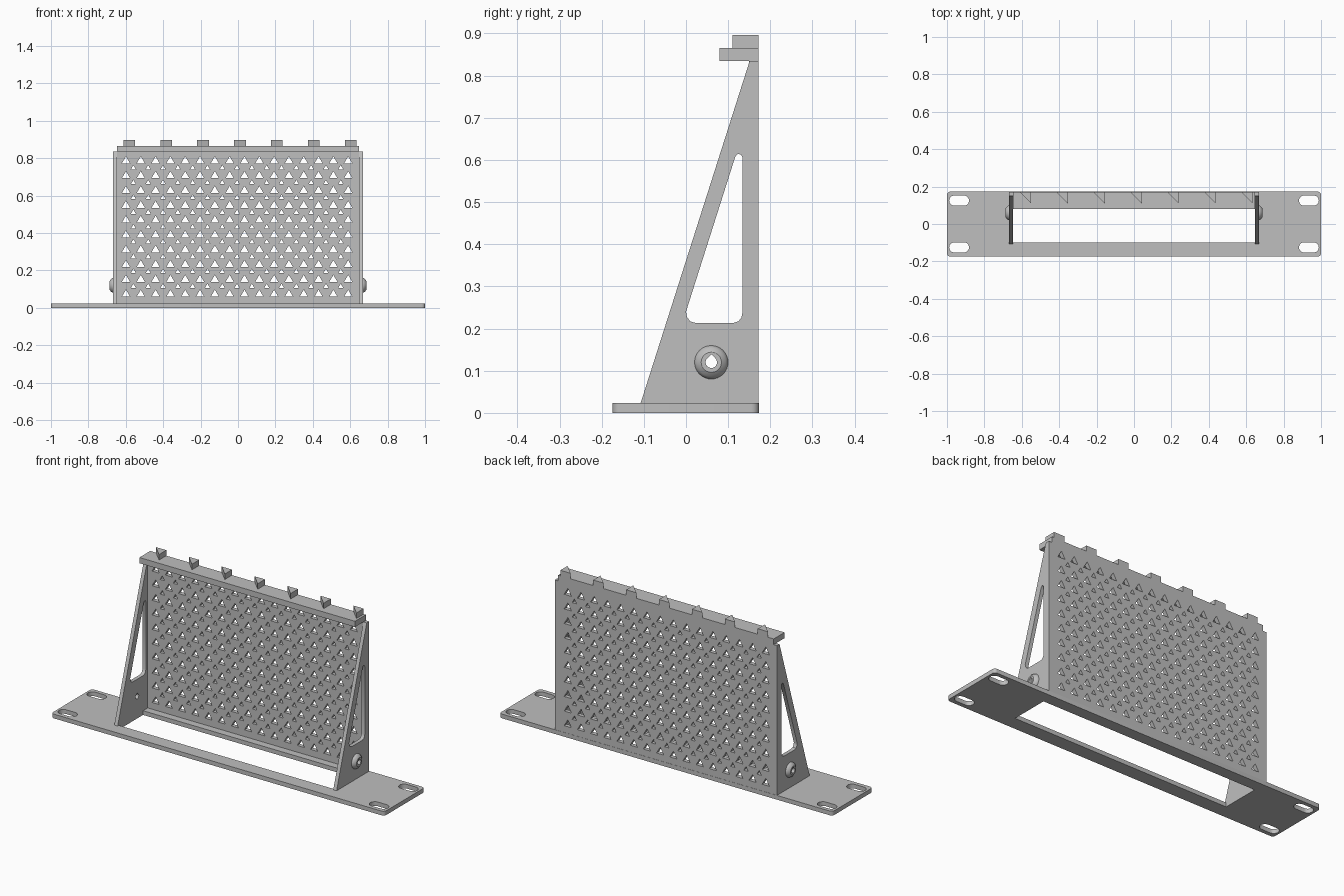
import bpy, bmesh, math
from mathutils import Matrix, Vector

if "Cube" in bpy.data.objects:
    bpy.data.objects.remove(bpy.data.objects["Cube"])

gray = bpy.data.materials.new("plain gray")
gray.diffuse_color = (0.52, 0.52, 0.52, 1)
gray.use_nodes = True
gray.node_tree.nodes["Principled BSDF"].inputs["Base Color"].default_value = gray.diffuse_color

FLAT = Matrix.Identity(4)                                                  # outline in x, y
SIDE = Matrix(((0, 0, 1, 0), (1, 0, 0, 0), (0, 1, 0, 0), (0, 0, 0, 1)))    # outline in y, z
FACE = Matrix(((1, 0, 0, 0), (0, 0, -1, 0), (0, 1, 0, 0), (0, 0, 0, 1)))   # outline in x, z


def finish(name, mesh):
    bm = bmesh.new()
    bm.from_mesh(mesh)
    bmesh.ops.remove_doubles(bm, verts=bm.verts, dist=1e-5)
    bmesh.ops.recalc_face_normals(bm, faces=bm.faces)
    bm.to_mesh(mesh)
    bm.free()
    mesh.materials.clear()
    mesh.materials.append(gray)
    ob = bpy.data.objects.new(name, mesh)
    bpy.context.collection.objects.link(ob)
    bpy.ops.object.select_all(action='DESELECT')
    ob.select_set(True)
    bpy.context.view_layer.objects.active = ob
    bpy.ops.object.shade_smooth_by_angle(angle=math.radians(30))
    return ob


def plate(name, loops, lo, hi, frame):
    """Extrude an outline with holes between two levels along the frame's normal."""
    cu = bpy.data.curves.new(name + "_outline", 'CURVE')
    cu.dimensions, cu.fill_mode, cu.extrude = '2D', 'BOTH', (hi - lo) / 2
    for loop in loops:
        sp = cu.splines.new('POLY')
        sp.points.add(len(loop) - 1)
        for p, (u, v) in zip(sp.points, loop):
            p.co = (u, v, 0, 1)
        sp.use_cyclic_u = True
    tmp = bpy.data.objects.new(name + "_outline", cu)
    bpy.context.collection.objects.link(tmp)
    dg = bpy.context.evaluated_depsgraph_get()
    mesh = bpy.data.meshes.new_from_object(tmp.evaluated_get(dg))
    bpy.data.objects.remove(tmp)
    mesh.transform(frame @ Matrix.Translation((0, 0, (lo + hi) / 2)))
    return finish(name, mesh)


def rounded(points, r, n=6):
    """Round every corner of a convex counter-clockwise polygon."""
    out = []
    for i, p in enumerate(points):
        p = Vector(p)
        a = (Vector(points[i - 1]) - p).normalized()
        b = (Vector(points[(i + 1) % len(points)]) - p).normalized()
        half = a.angle(b) / 2
        c = p + (a + b).normalized() * r / math.sin(half)
        mid = math.atan2(*(p - c).yx)
        sweep = math.pi / 2 - half
        out += [(c.x + r * math.cos(mid + sweep * t), c.y + r * math.sin(mid + sweep * t))
                for t in [2 * k / n - 1 for k in range(n + 1)]]
    return out


def rect(x0, y0, x1, y1):
    return [(x0, y0), (x1, y0), (x1, y1), (x0, y1)]


def triangle(x, z, w):
    h = w * 0.85
    return [(x - w / 2, z - h / 2), (x + w / 2, z - h / 2), (x, z + h / 2)]


def ring(r, pointed=False, n=32):
    """Circle around the bolt hole centre, optionally a teardrop with its point up."""
    pts = []
    for k in range(n):
        a = 2 * math.pi * k / n
        d = abs(a - math.pi / 2)
        f = 1 / math.cos(math.pi / 4 - d) if pointed and d < math.pi / 4 else 1
        pts.append((0.06 + r * f * math.cos(a), 0.12 + r * f * math.sin(a)))
    return pts


# Base plate with a large window and four mounting slots
slots = [rounded(rect(sx * 0.935 - 0.053, sy * 0.125 - 0.027,
                      sx * 0.935 + 0.053, sy * 0.125 + 0.027), 0.0269)
         for sx in (-1, 1) for sy in (-1, 1)]
plate("base_plate",
      [rounded(rect(-1, -0.174, 1, 0.173), 0.018), rect(-0.647, -0.098, 0.647, 0.11)] + slots,
      0, 0.023, FLAT)

# Perforated back panel: large triangles with small ones in between
STEP = 0.0792
holes = [triangle(-0.599 + STEP * i, 0.078 + STEP * j, 0.044)
         for i in range(16) for j in range(10)]
holes += [triangle(-0.599 + STEP * (i + 0.5), 0.078 + STEP * (j + 0.5), 0.027)
          for i in range(15) for j in range(9)]
plate("back_panel", [rect(-0.648, 0.022, 0.648, 0.836)] + holes, -0.172, -0.15, FACE)

# Sloped side walls with a cutout, and domed bosses around the bolt holes
for s, side in ((-1, "left"), (1, "right")):
    lo, hi = sorted((s * 0.647, s * 0.667))
    wall = [(-0.108, 0.022), (0.172, 0.022), (0.172, 0.835), (0.151, 0.835)]
    cutout = rounded([(-0.008, 0.213), (0.134, 0.213), (0.134, 0.4), (0.134, 0.66)][:2]
                     + [(0.134, 0.642)], 0.009)
    cutout = [(0.0, 0.24), (0.002, 0.228), (0.01, 0.217), (0.024, 0.213),
              (0.112, 0.213), (0.124, 0.217), (0.131, 0.225), (0.134, 0.238),
              (0.134, 0.606), (0.13, 0.613), (0.123, 0.614), (0.117, 0.608)]
    plate(side + "_wall", [wall, cutout, ring(0.0135, True)], lo, hi, SIDE)

    bm = bmesh.new()
    profile = [(0.0135, 0.666, True), (0.04, 0.666, False), (0.0385, 0.672, False),
               (0.034, 0.679, False), (0.024, 0.686, False), (0.0135, 0.686, True)]
    rows = [[bm.verts.new((s * x, y, z)) for y, z in ring(r, t)] for r, x, t in profile]
    for k, row in enumerate(rows):
        nxt = rows[(k + 1) % len(rows)]
        for i in range(len(row)):
            j = (i + 1) % len(row)
            bm.faces.new((row[i], row[j], nxt[j], nxt[i]))
    mesh = bpy.data.meshes.new(side + "_boss")
    bm.to_mesh(mesh)
    bm.free()
    finish(side + "_boss", mesh)

# Top ledge and its row of triangular teeth
plate("top_ledge", [rect(-0.647, 0.079, 0.647, 0.172)], 0.835, 0.866, FLAT)
for k in range(7):
    x = -0.613 + 0.1975 * k
    plate(f"tooth_{k + 1}", [[(x, 0.172), (x + 0.062, 0.11), (x + 0.062, 0.172)]],
          0.865, 0.896, FLAT)
